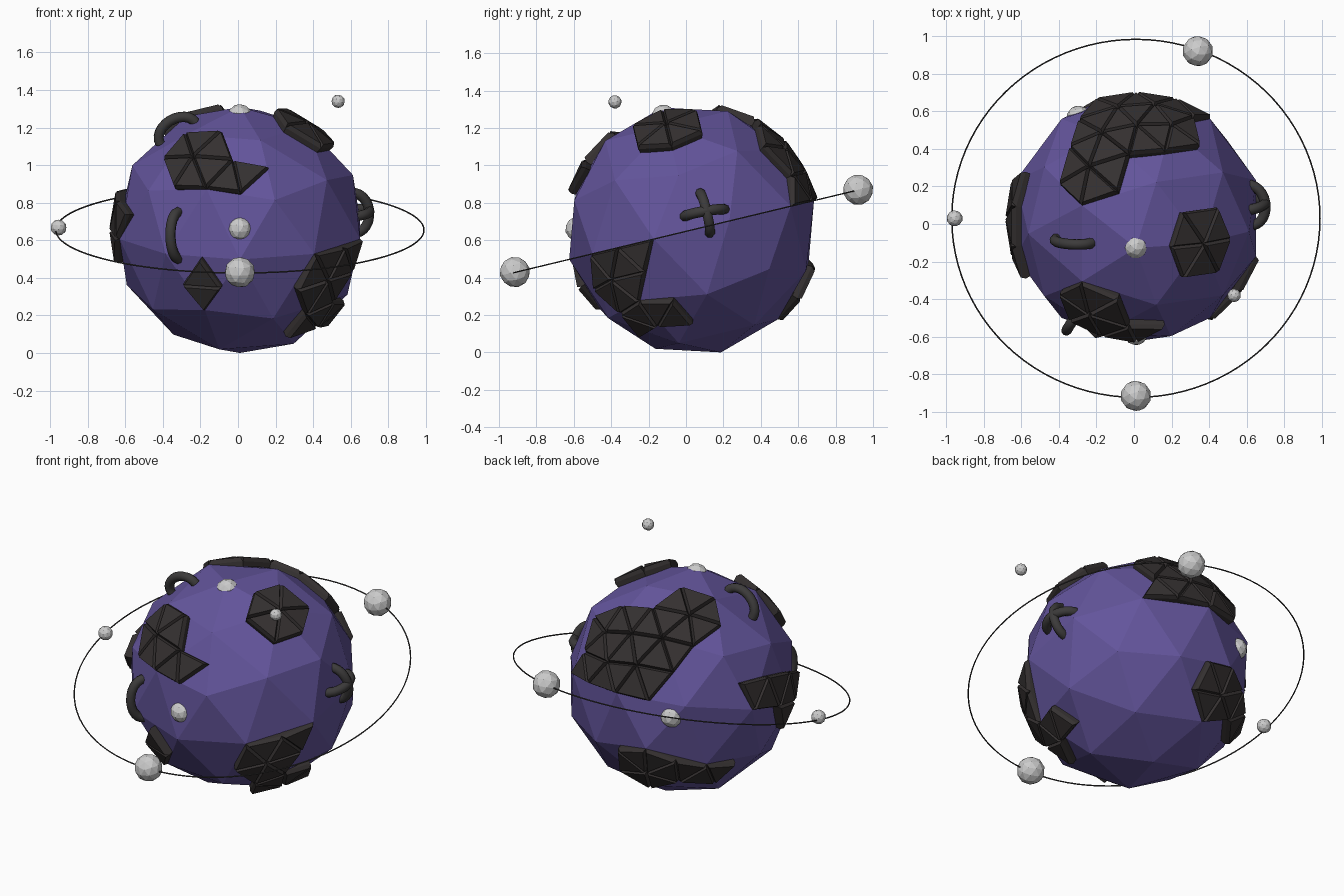
import bpy, bmesh, math
from mathutils import Vector, Matrix

if "Cube" in bpy.data.objects:
    bpy.data.objects.remove(bpy.data.objects["Cube"])

C = Vector((0.01, 0.03, 0.655))      # planet centre
R = 0.673                            # planet radius
TILT = math.radians(13.5)
ROT = Matrix.Rotation(TILT, 3, 'X')


def material(name, rgb):
    m = bpy.data.materials.new(name)
    m.diffuse_color = (*rgb, 1)
    m.use_nodes = True
    m.node_tree.nodes["Principled BSDF"].inputs["Base Color"].default_value = m.diffuse_color
    return m


PURPLE = material("purple", (0.125, 0.09, 0.33))
DARK = material("dark", (0.035, 0.03, 0.03))
TUBE = material("tube", (0.045, 0.043, 0.043))


def ball(name, loc, r, mat=None):
    bpy.ops.mesh.primitive_ico_sphere_add(subdivisions=2, radius=r, location=loc,
                                          rotation=(TILT, 0, 0))
    o = bpy.context.object
    o.name = name
    if mat:
        o.data.materials.append(mat)
    return o


# Planet body
ball("planet", C, R, PURPLE)

# Corner directions of the planet's base icosahedron, named by letter
CORNER = {"Z": Vector((0, 0, 1)), "z": Vector((0, 0, -1))}
for i, (up, low) in enumerate(zip("XQPNM", "YWKAB")):
    a, s, h = math.radians(72 * i), 2 / math.sqrt(5), 1 / math.sqrt(5)
    b = a + math.radians(36)
    CORNER[up] = Vector((s * math.cos(a), s * math.sin(a), h))
    CORNER[low] = Vector((s * math.cos(b), s * math.sin(b), -h))


def point(key):
    # one letter is a corner, two letters the middle of an edge
    return sum((CORNER[k] for k in key), Vector()).normalized()


def tile(bm, dirs):
    # one raised triangular plate with sloped sides
    pts = [ROT @ d * R for d in dirs]
    mid = sum(pts, Vector()) / 3
    n = (pts[1] - pts[0]).cross(pts[2] - pts[0]).normalized()
    if n.dot(mid) < 0:
        pts.reverse()
        n = -n
    k = 0.86
    rings = [[p * 0.955 for p in pts], pts,
             [mid + (p - mid) * k + n * 0.024 for p in pts]]
    vs = [[bm.verts.new(C + p) for p in ring] for ring in rings]
    bm.faces.new(vs[2])
    for lo, hi in zip(vs, vs[1:]):
        for i in range(3):
            j = (i + 1) % 3
            bm.faces.new((lo[i], lo[j], hi[j], hi[i]))


def patch(name, spec):
    # each planet face splits in four: corners 0, 1, 2 and the middle m
    bm = bmesh.new()
    for item in spec.split(","):
        *keys, parts = item.split()
        a, b, c = (point(k) for k in keys)
        ab, bc, ca = ((p + q).normalized() for p, q in ((a, b), (b, c), (c, a)))
        quarter = {"0": (a, ab, ca), "1": (b, bc, ab), "2": (c, ca, bc), "m": (ab, bc, ca)}
        for ch in parts:
            tile(bm, quarter[ch])
    me = bpy.data.meshes.new(name)
    bm.to_mesh(me)
    bm.free()
    me.materials.append(DARK)
    bpy.context.collection.objects.link(bpy.data.objects.new(name, me))


# Dark plated patches
patch("top_patch", "ZX Z ZQ 0,ZX ZQ XQ 0,ZX XQ X 0,ZX Z ZM 0,ZX ZM XM 0,ZX XM X 0")
patch("front_upper_patch", "NM ZN N 01m,NM ZN ZM 01m,NM ZM M 0m")
patch("front_lower_patch", "A AN AM 0m")
patch("front_right_patch", "B MB XB 012m,B BY Bz 0m,B Bz AB 0m,B AB MB 02m")
patch("back_upper_patch", "PQ P ZP 02m,PQ ZP ZQ 01m,Q PQ ZQ 01m,Q PQ QW 012m,"
      "PQ PW QW 02m,PQ P PW 0,Q QY QW 012m,Q QX QY 0,Q ZQ QX 0")
patch("left_patch", "NK N PN 0,NK PN PK 02m,PK P PN 0,NK PK K 0")
patch("back_lower_patch", "W Wz WY 01m,W Wz WK 012m,WK Wz Kz 0,WK Kz K 0")


def handle(name, c, t, half, rise):
    # half-ellipse tube standing on the surface, along t
    c, t = Vector(c), Vector(t).normalized()
    n = (c - C).normalized()
    t = (t - n * t.dot(n)).normalized()
    cu = bpy.data.curves.new(name, 'CURVE')
    cu.dimensions = '3D'
    cu.bevel_depth = 0.028
    cu.bevel_resolution = 2
    cu.use_fill_caps = True
    sp = cu.splines.new('POLY')
    steps = 12
    sp.points.add(steps)
    for i, p in enumerate(sp.points):
        a = math.pi * i / steps
        p.co = (*(c + t * half * math.cos(a) + n * rise * math.sin(a)), 1)
    sp.use_smooth = True
    cu.materials.append(TUBE)
    bpy.context.collection.objects.link(bpy.data.objects.new(name, cu))


# Curved tubes on the surface
handle("front_handle", (-0.315, -0.495, 0.625), (0, 0, 1), 0.125, 0.085)
handle("top_handle", (-0.32, -0.09, 1.17), (0.2, -0.025, 0.125), 0.11, 0.08)
handle("side_cross_a", (0.615, 0.1, 0.745), (0, -0.055, 0.24), 0.11, 0.085)
handle("side_cross_b", (0.615, 0.1, 0.745), (0, 0.25, 0.045), 0.11, 0.085)

# Thin orbit ring
bpy.ops.mesh.primitive_torus_add(location=C, rotation=(TILT, 0, 0), major_radius=0.98,
                                 minor_radius=0.004, major_segments=96, minor_segments=6)
ring = bpy.context.object
ring.name = "orbit_ring"
ring.data.materials.append(TUBE)

# Moons on the ring and one floating free
ball("moon_front", (0.01, -0.915, 0.43), 0.082)
ball("moon_back", (0.34, 0.92, 0.87), 0.082)
ball("moon_left", (-0.955, 0.03, 0.668), 0.043)
ball("moon_free", (0.533, -0.38, 1.34), 0.036)

# Balls half sunk into the planet
ball("stud_top", (0.01, -0.12, 1.26), 0.066)
ball("stud_front", (0.01, -0.58, 0.66), 0.066)
ball("stud_back", (-0.295, 0.565, 0.70), 0.066)
